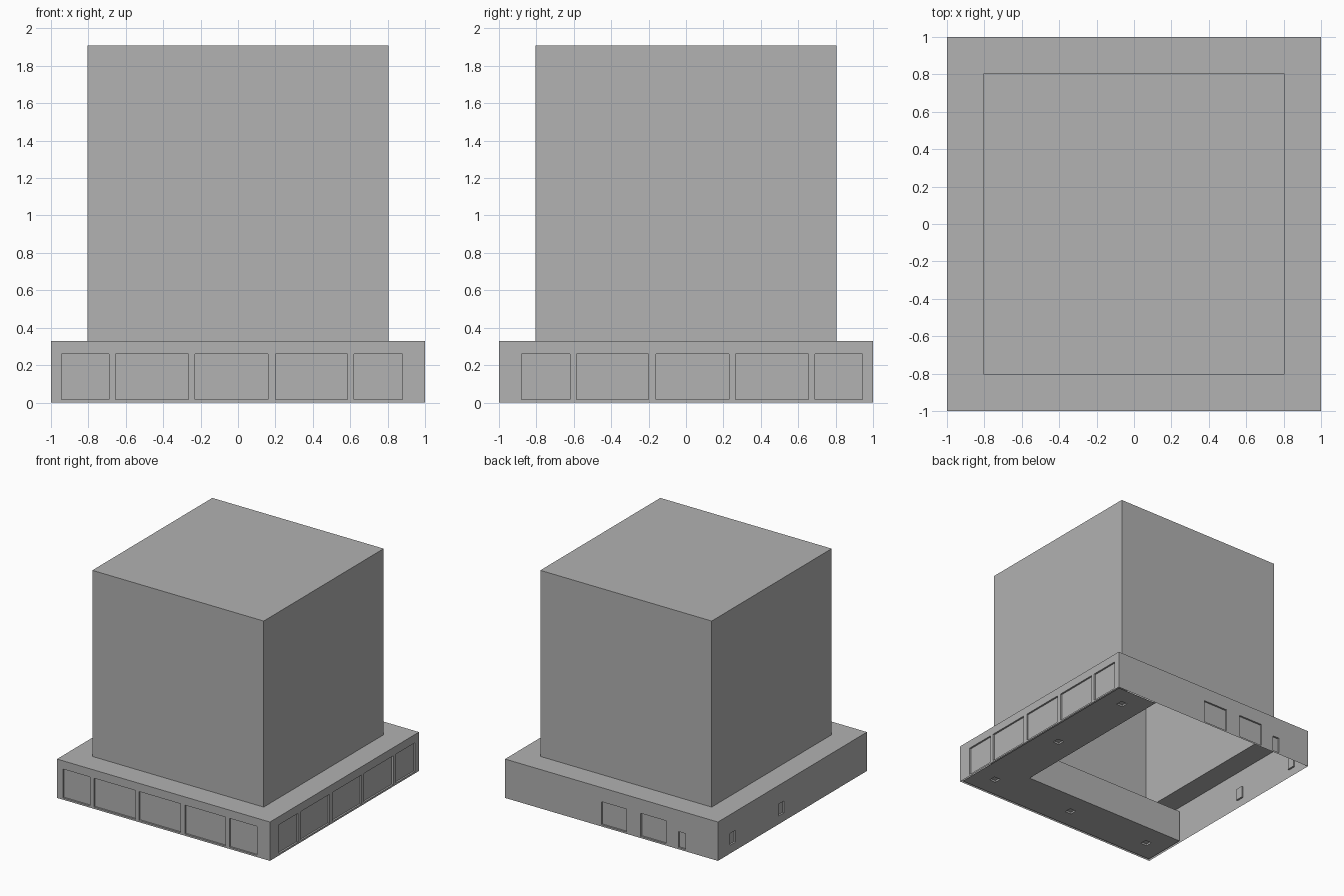
import bpy, bmesh
from mathutils import Vector, Matrix

cube = bpy.data.objects.get("Cube")
if cube:
    bpy.data.objects.remove(cube, do_unlink=True)

grey = bpy.data.materials.new("plain grey")
grey.use_nodes = True
colour = (0.445, 0.445, 0.445, 1)
grey.diffuse_color = colour
grey.node_tree.nodes["Principled BSDF"].inputs["Base Color"].default_value = colour

X, Y, Z = Vector((1, 0, 0)), Vector((0, 1, 0)), Vector((0, 0, 1))
HALF, PODIUM, TOWER, TOP = 1.0, 0.33, 0.805, 1.91


def finish(name, bm):
    bmesh.ops.remove_doubles(bm, verts=bm.verts, dist=0.0001)
    mesh = bpy.data.meshes.new(name)
    bm.to_mesh(mesh)
    bm.free()
    mesh.materials.append(grey)
    obj = bpy.data.objects.new(name, mesh)
    bpy.context.collection.objects.link(obj)


def sheet(name, origin, u, v, us, vs, openings=(), depth=0.015):
    """Flat sheet facing u x v, with rectangular openings recessed behind it."""
    n = u.cross(v)
    bm = bmesh.new()

    def quad(*points):
        bm.faces.new([bm.verts.new(origin + u * a + v * b - n * d) for a, b, d in points])

    cu = sorted(set(us) | {a for o in openings for a in o[:2]})
    cv = sorted(set(vs) | {b for o in openings for b in o[2:]})
    for a, c in zip(cu, cu[1:]):
        for b, e in zip(cv, cv[1:]):
            p, q = (a + c) / 2, (b + e) / 2
            if not any(o[0] < p < o[1] and o[2] < q < o[3] for o in openings):
                quad((a, b, 0), (c, b, 0), (c, e, 0), (a, e, 0))
    for a, c, b, e in openings:
        ring = [(a, b), (c, b), (c, e), (a, e)]
        quad(*[(s, t, depth) for s, t in ring])
        for (s, t), (f, g) in zip(ring, ring[1:] + ring[:1]):
            quad((s, t, 0), (s, t, depth), (f, g, depth), (f, g, 0))
    finish(name, bm)


# Tower, hollow and open below
bm = bmesh.new()
bmesh.ops.create_cube(bm, size=1, matrix=Matrix.Translation((0, 0, (PODIUM + TOP) / 2))
                      @ Matrix.Diagonal((2 * TOWER, 2 * TOWER, TOP - PODIUM, 1)))
bmesh.ops.delete(bm, geom=[f for f in bm.faces if f.normal.z < -0.5], context='FACES_ONLY')
finish("tower", bm)

# Podium roof around the tower foot
bm = bmesh.new()
bmesh.ops.create_grid(bm, x_segments=1, y_segments=1, size=HALF,
                      matrix=Matrix.Translation((0, 0, PODIUM)))
inner = bm.faces[:]
bmesh.ops.inset_region(bm, faces=inner, thickness=HALF - TOWER, use_even_offset=True,
                       use_boundary=True)
bmesh.ops.delete(bm, geom=inner, context='FACES_ONLY')
finish("podium_roof", bm)

# Podium walls with recessed shop windows, doors and vents
span, rise = (-HALF, HALF), (0, PODIUM)
shops = [(-0.945, -0.69), (-0.655, -0.265), (-0.23, 0.16), (0.2, 0.585), (0.62, 0.88)]
sheet("front_wall", -Y * HALF, X, Z, span, rise, [(a, b, 0.015, 0.26) for a, b in shops])
sheet("left_wall", X * HALF, Y, Z, span, rise, [(-b, -a, 0.015, 0.26) for a, b in shops])
sheet("back_wall", Y * HALF, -X, Z, span, rise,
      [(-0.095, 0.14, 0.015, 0.21), (0.275, 0.51, 0.015, 0.21), (0.63, 0.695, 0.015, 0.15)])
sheet("right_wall", -X * HALF, -Y, Z, span, rise,
      [(y - 0.035, y + 0.035, 0.07, 0.17) for y in (-0.8, -0.15)])

# L-shaped shop floor, facing down, with square sockets
EDGE, ROOM, CEILING = 0.985, 0.6, 0.28


def sockets(spots):
    return [(x - 0.03, x + 0.03, y - 0.03, y + 0.03) for x, y in spots]


floor = Z * 0.004
sheet("left_shop_floor", floor, X, -Y, (ROOM, EDGE), (-EDGE, EDGE),
      sockets([(0.8, y) for y in (-0.8, 0, 0.8)]))
sheet("front_shop_floor", floor, X, -Y, (-EDGE, ROOM), (ROOM, EDGE),
      sockets([(x, 0.8) for x in (-0.8, 0)]))

# Inner walls and ceilings of the shops
sheet("left_shop_inner_wall", X * ROOM, -Y, Z, (-EDGE, ROOM), (0.004, CEILING))
sheet("front_shop_inner_wall", -Y * ROOM, -X, Z, (-ROOM, EDGE), (0.004, CEILING))
sheet("left_shop_ceiling", Z * CEILING, X, Y, (ROOM, EDGE), (-EDGE, EDGE))
sheet("front_shop_ceiling", Z * CEILING, X, Y, (-EDGE, ROOM), (-EDGE, -ROOM))
